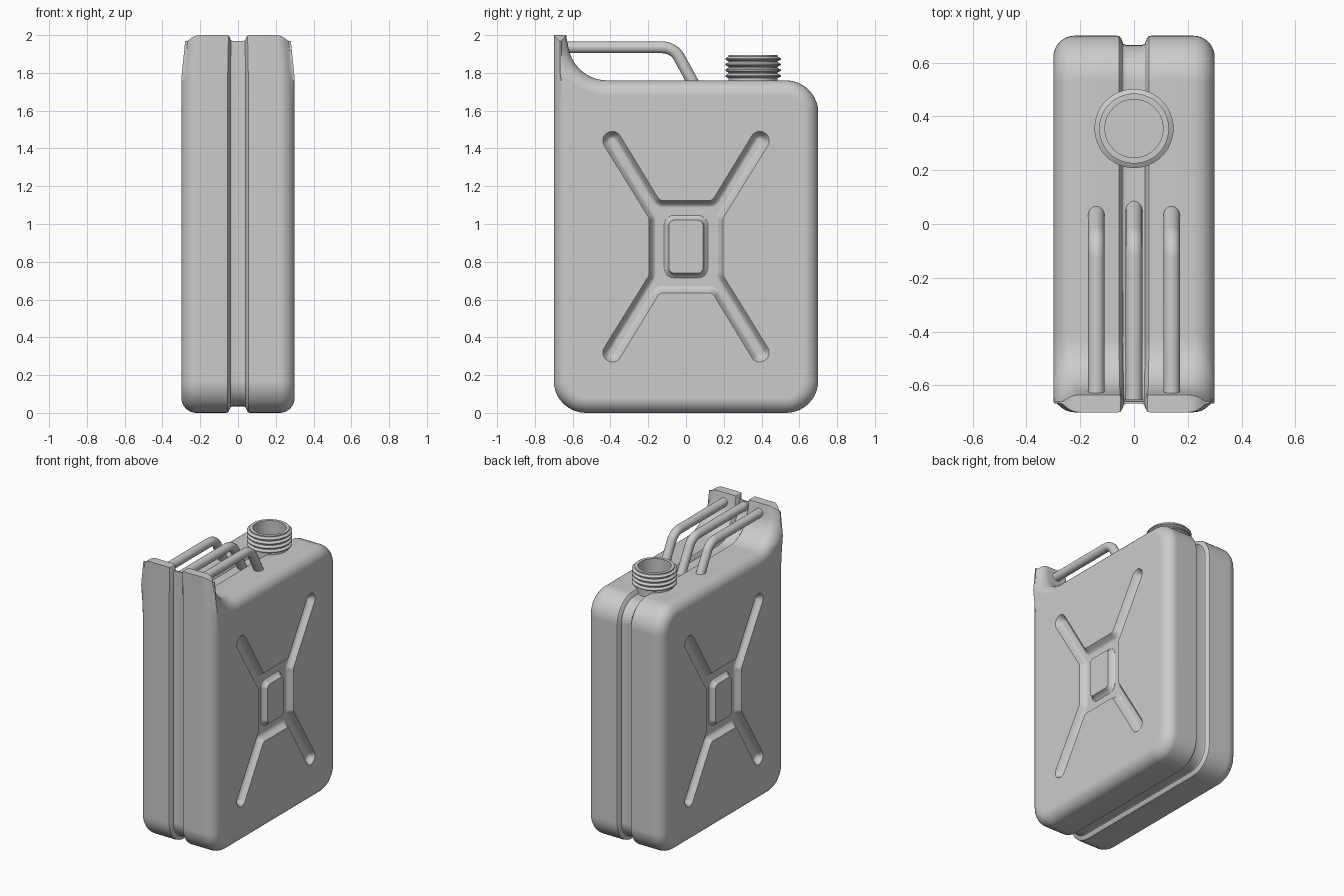
import bpy, bmesh
from math import sin, cos, tan, pi, radians
from mathutils import Vector

cube = bpy.data.objects.get("Cube")
if cube:
    bpy.data.objects.remove(cube, do_unlink=True)

GREY = (0.6, 0.6, 0.6, 1)
paint = bpy.data.materials.new("grey_metal")
paint.use_nodes = True
paint.diffuse_color = GREY
paint.node_tree.nodes["Principled BSDF"].inputs["Base Color"].default_value = GREY


def fillet(corners, steps=8):
    """Round each (y, z, radius) corner of a closed polygon."""
    out, n = [], len(corners)
    for i, (y, z, r) in enumerate(corners):
        p = Vector((y, z))
        if r == 0:
            out.append(p)
            continue
        u = (Vector(corners[i - 1][:2]) - p).normalized()
        v = (Vector(corners[(i + 1) % n][:2]) - p).normalized()
        ang = u.angle(v)
        c = p + (u + v).normalized() * r / sin(ang / 2)
        t, th = r / tan(ang / 2), pi - ang
        s, e = p + u * t - c, p + v * t - c
        for k in range(steps + 1):
            f = k / steps
            out.append(c + (s * sin((1 - f) * th) + e * sin(f * th)) / sin(th))
    return out


def inset(pts, d):
    """Shrink a counter-clockwise outline by d."""
    out, n = [], len(pts)
    for i, p in enumerate(pts):
        a, b = (p - pts[i - 1]).normalized(), (pts[(i + 1) % n] - p).normalized()
        na, nb = Vector((a.y, -a.x)), Vector((b.y, -b.x))
        out.append(p - (na + nb) * d / (1 + na.dot(nb)))
    return out


def loft(name, rings):
    """Skin a row of closed rings and cap both ends."""
    bm = bmesh.new()
    rows = [[bm.verts.new(co) for co in ring] for ring in rings]
    n = len(rows[0])
    for a, b in zip(rows, rows[1:]):
        for i in range(n):
            j = (i + 1) % n
            bm.faces.new((a[i], a[j], b[j], b[i]))
    bm.faces.new(rows[0])
    bm.faces.new(rows[-1])
    bmesh.ops.recalc_face_normals(bm, faces=bm.faces)
    mesh = bpy.data.meshes.new(name)
    bm.to_mesh(mesh)
    bm.free()
    mesh.materials.append(paint)
    ob = bpy.data.objects.new(name, mesh)
    bpy.context.collection.objects.link(ob)
    return ob


def select(ob):
    bpy.ops.object.select_all(action='DESELECT')
    ob.select_set(True)
    bpy.context.view_layer.objects.active = ob


def smooth(ob, angle=35):
    select(ob)
    bpy.ops.object.shade_smooth_by_angle(angle=radians(angle))
    mod = ob.modifiers.new("even_shading", 'WEIGHTED_NORMAL')
    mod.keep_sharp = True


# Can body: side outline, with a tall thin lip at the front top
outline = fillet([(-0.7, 0, 0.17), (0.7, 0, 0.17), (0.7, 1.76, 0.17),
                  (-0.59, 1.76, 0.21), (-0.635, 2, 0), (-0.7, 2, 0),
                  (-0.7, 1.8, 0), (-0.7, 1.6, 0)], 10)


def body_ring(x, d):
    ring = []
    for p, q in zip(outline, inset(outline, d)):
        y, z = q
        if p.x < -0.69 and p.y > 1.7:
            y = min(y, -0.668)
        elif p.x < -0.4 and p.y > 1.7:
            y = max(y, -0.66)
        if p.y > 1.99:
            z = max(z, 1.97)
        ring.append((x, y, z))
    return ring


# Half section: seam channel in the middle, rounded shoulder at the side
section = [(0.03, 0.035), (0.04, 0.029), (0.048, 0.01), (0.055, 0.002), (0.065, 0)]
R = 0.08
for k in range(9):
    a = k / 8 * pi / 2
    section.append((0.3 - R + R * sin(a), R * (1 - cos(a))))
full = [(-x, d) for x, d in reversed(section)] + section
body = loft("can_body", [body_ring(x, d) for x, d in full])

# Narrow the body slightly toward the top of the lip
bm = bmesh.new()
bm.from_mesh(body.data)
bmesh.ops.bisect_plane(bm, geom=bm.verts[:] + bm.edges[:] + bm.faces[:],
                       plane_co=(0, 0, 1.76), plane_no=(0, 0, 1))
for v in bm.verts:
    v.co.x *= 1 - 0.34 * max(0, v.co.z - 1.77)
bm.to_mesh(body.data)
bm.free()

# Pressed cross outline: four arms around a waist
MID = 0.88
along, across = Vector((0.526, 0.85)), Vector((0.85, -0.526))
tip = Vector((0.39, 0.56)) + along * 0.05
lo, hi = tip + across * 0.05, tip - across * 0.05
quarter = [(0.195, 0.15, 0.03), (lo.x, lo.y, 0.048), (hi.x, hi.y, 0.048), (0.14, 0.245, 0.03)]
half = quarter + [(-y, z, r) for y, z, r in reversed(quarter)]
cross = half + [(-y, -z, r) for y, z, r in half]
cross = fillet([(y, z + MID, r) for y, z, r in cross], 6)
pad = fillet([(sy * 0.09, MID + sz * 0.14, 0.028)
              for sy, sz in ((-1, -1), (1, -1), (1, 1), (-1, 1))], 6)
press_wall = [(0.26, 0.038), (0.263, 0.028), (0.272, 0.018), (0.285, 0.01), (0.3, 0), (0.34, 0)]
pad_wall = [(0.25, -0.028), (0.261, -0.026), (0.27, -0.013), (0.285, -0.004), (0.297, 0)]


def side_loft(name, shape, wall, side):
    return loft(name, [[(side * x, *p) for p in inset(shape, d)] for x, d in wall])


for side, label in ((1, "left"), (-1, "right")):
    cutter = side_loft("cross_cutter", cross, press_wall, side)
    cutter.hide_render = True
    cut = body.modifiers.new("pressed_cross", 'BOOLEAN')
    cut.operation, cut.solver, cut.object = 'DIFFERENCE', 'EXACT', cutter
    select(body)
    bpy.ops.object.modifier_apply(modifier=cut.name)
    bpy.data.objects.remove(cutter, do_unlink=True)
    smooth(side_loft(label + "_center_pad", pad, pad_wall, side))
smooth(body)

# Three carrying handles: bent round bars
bend = fillet([(-0.655, 1.935, 0), (-0.065, 1.935, 0.1), (0.058, 1.71, 0)], 8)
for x, label in ((-0.14, "right"), (0, "middle"), (0.14, "left")):
    rings = []
    for i, p in enumerate(bend):
        t = (bend[min(i + 1, len(bend) - 1)] - bend[max(i - 1, 0)]).normalized()
        ring = []
        for k in range(20):
            a = k * pi / 10
            q = p + Vector((-t.y, t.x)) * 0.031 * sin(a)
            ring.append((x + 0.031 * cos(a), q.x, q.y))
        rings.append(ring)
    smooth(loft(label + "_handle", rings), 50)

# Threaded filler neck, hollow with a floor
profile = [(0.13, 1.71)]
for k in range(4):
    z = 1.772 + k * 0.03
    profile += [(0.13, z), (0.147, z + 0.009), (0.147, z + 0.015), (0.13, z + 0.025)]
profile += [(0.13, 1.895), (0.108, 1.895), (0.108, 1.775)]
neck = loft("filler_neck", [[(r * cos(k * pi / 24), 0.355 + r * sin(k * pi / 24), z)
                             for k in range(48)] for r, z in profile])
smooth(neck)
